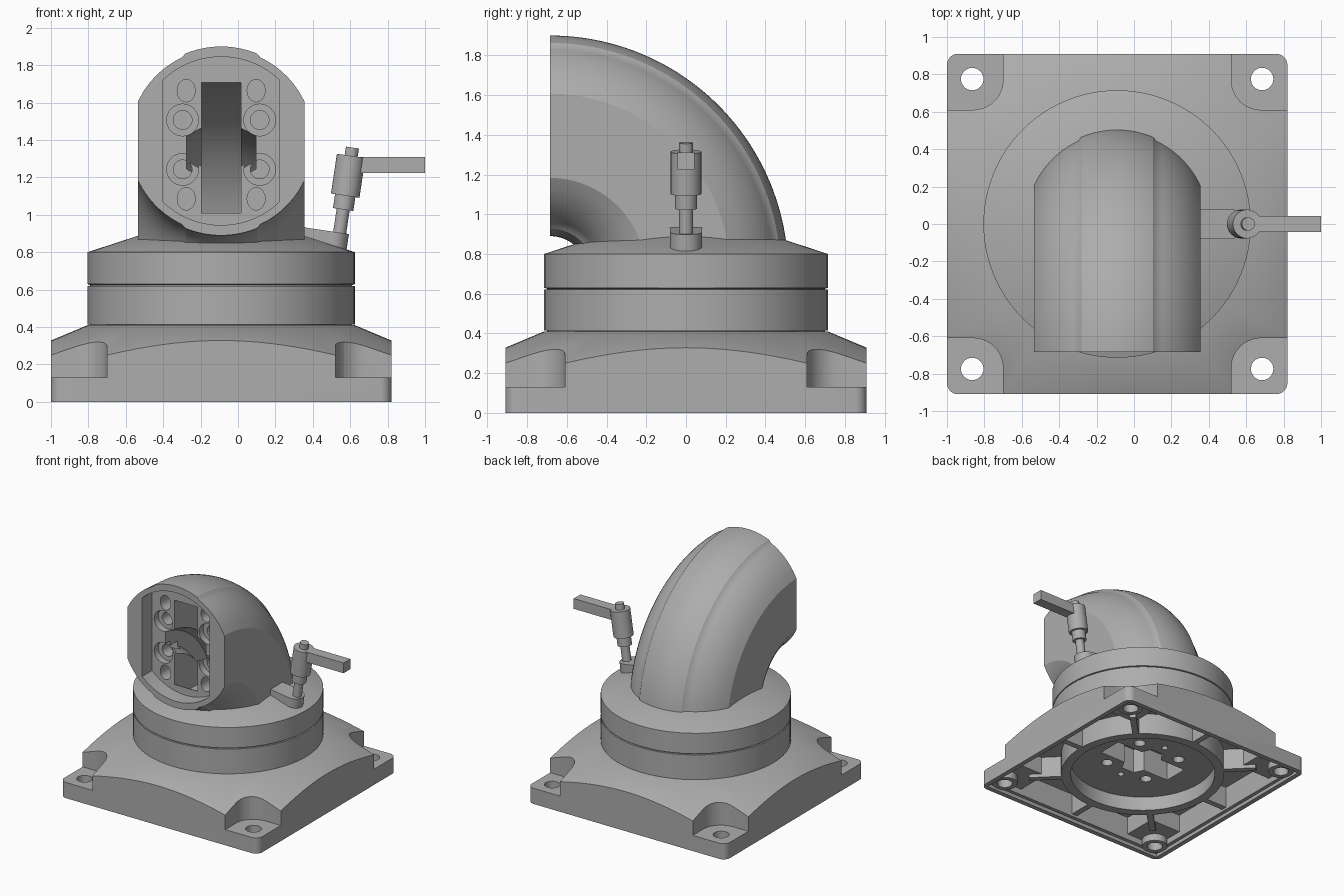
import bpy, bmesh
from math import sin, cos, pi, sqrt, radians
from mathutils import Matrix, Vector

cube = bpy.data.objects.get("Cube")
if cube:
    bpy.data.objects.remove(cube, do_unlink=True)

CX = -0.09                                   # axis of the stand
AXIS = Matrix.Translation((CX, 0, 0))

grey = bpy.data.materials.new("machined grey")
grey.use_nodes = True
grey.diffuse_color = (0.42, 0.42, 0.42, 1)
grey.node_tree.nodes["Principled BSDF"].inputs["Base Color"].default_value = (0.42, 0.42, 0.42, 1)


# ---------- helpers ----------
def loft(name, rings, matrix=AXIS):
    """Skin equal-length rings of points and cap both ends."""
    bm = bmesh.new()
    loops = [[bm.verts.new(matrix @ Vector(p)) for p in ring] for ring in rings]
    n = len(loops[0])
    for a, b in zip(loops, loops[1:]):
        for i in range(n):
            j = (i + 1) % n
            bm.faces.new((a[i], a[j], b[j], b[i]))
    bm.faces.new(loops[0][::-1])
    bm.faces.new(loops[-1])
    bmesh.ops.recalc_face_normals(bm, faces=bm.faces)
    mesh = bpy.data.meshes.new(name)
    bm.to_mesh(mesh)
    bm.free()
    mesh.materials.append(grey)
    obj = bpy.data.objects.new(name, mesh)
    bpy.context.scene.collection.objects.link(obj)
    return obj


def prism(name, outline, z0, z1, matrix=AXIS):
    return loft(name, [[(x, y, z) for x, y in outline] for z in (z0, z1)], matrix)


def circle(r, x=0, y=0, n=32, ry=None):
    ry = ry or r
    return [(x + r * cos(2 * pi * i / n), y + ry * sin(2 * pi * i / n)) for i in range(n)]


def turned(name, profile, matrix=AXIS, n=96):
    return loft(name, [[(x, y, z) for x, y in circle(r, n=n)] for r, z in profile], matrix)


def rounded_box(x0, x1, y0, y1, r=0.0, n=10):
    pts = []
    for k, (x, y) in enumerate(((x1 - r, y1 - r), (x0 + r, y1 - r), (x0 + r, y0 + r), (x1 - r, y0 + r))):
        steps = n if r else 0
        for i in range(steps + 1):
            a = (k + (i / n if r else 0)) * pi / 2
            pts.append((x + r * cos(a), y + r * sin(a)))
    return pts


def square(h, r=0.0):
    return rounded_box(-h, h, -h, h, r)


def combine(obj, tool, operation='DIFFERENCE'):
    """Apply a boolean and discard the tool."""
    tool.hide_render = True
    mod = obj.modifiers.new("cut", 'BOOLEAN')
    mod.operation, mod.object, mod.solver = operation, tool, 'EXACT'
    bpy.context.view_layer.update()
    graph = bpy.context.evaluated_depsgraph_get()
    mesh = bpy.data.meshes.new_from_object(obj.evaluated_get(graph))
    obj.modifiers.clear()
    obj.data = mesh
    bpy.data.objects.remove(tool, do_unlink=True)


corners = [(sx, sy) for sx in (-1, 1) for sy in (-1, 1)]

# ---------- base plate: rounded square trimmed by a cone ----------
base = prism("base_plate", square(0.91, 0.06), 0, 0.6)
combine(base, turned("cone", [(1.32, -0.1), (1.32, 0.156), (0.715, 0.41), (0.6, 0.41)]), 'INTERSECT')

# hollow underside, leaving walls around the corner pockets
combine(base, prism("rim_step", square(0.87), -0.1, 0.03))
combine(base, prism("pad_cavity", square(0.84), -0.1, 0.08))
for hx, hy in ((0.84, 0.55), (0.55, 0.84)):
    combine(base, prism("cavity", rounded_box(-hx, hx, -hy, hy), -0.1, 0.23))

# corner pockets with bolt holes and bosses below
for sx, sy in corners:
    x, y = sx * 0.86, sy * 0.86
    pocket = rounded_box(x - 0.25, x + 0.25, y - 0.25, y + 0.25, 0.16)
    combine(base, prism("pocket", pocket, 0.13, 0.7))
    hole = circle(0.06, sx * 0.775, sy * 0.775)
    combine(base, prism("hole", hole, -0.1, 0.3))
    boss = prism("corner_boss", circle(0.1, sx * 0.775, sy * 0.775), 0.02, 0.1)
    combine(boss, prism("hole", hole, -0.1, 0.3))

# central hub under the base, with a keyed slot and bolt holes
half = [(0.105, -0.34), (0.105, -0.1), (0.185, -0.06), (0.185, 0.06), (0.105, 0.1), (0.105, 0.34)]
slot = half + [(-x, y) for x, y in reversed(half)]
hub = turned("underside_hub", [(0.645, 0.05), (0.645, 0.3)])
combine(hub, turned("hub_recess", [(0.57, -0.1), (0.57, 0.17)]))
for part in (hub, base):
    combine(part, prism("slot", [(y, x) for x, y in slot], -0.1, 0.38))
for sx, sy in corners:
    combine(hub, prism("hole", circle(0.045, sx * 0.2, sy * 0.2), 0, 0.27))
for sy in (-1, 1):
    combine(hub, prism("hole", circle(0.025, 0, sy * 0.27), 0, 0.25))

# radial ribs
for i in range(8):
    end = 0.9 if i % 2 else 0.86
    prism("rib", rounded_box(0.62, end, -0.025, 0.025), 0.05, 0.25,
          AXIS @ Matrix.Rotation(i * pi / 4, 4, 'Z'))

# ---------- turntable discs ----------
turned("lower_disc", [(0.70, 0.39), (0.70, 0.415), (0.715, 0.415), (0.715, 0.62),
                      (0.70, 0.62), (0.70, 0.64)])
turned("upper_disc", [(0.70, 0.625), (0.715, 0.63), (0.715, 0.80), (0.43, 0.893), (0.3, 0.893)])

# ---------- elbow: flat-sided round section with raised bands ----------
BEND_Y, BEND_Z, BEND_R = -0.685, 0.70, 0.695


def arc(radius, u0, u1, n):
    us = [u0 + (u1 - u0) * i / n for i in range(n + 1)]
    return [(u, sqrt(radius ** 2 - u * u)) for u in us]


def sweep(name, section, radius, a0, a1, n=48):
    rings = []
    for i in range(n + 1):
        a = radians(a0 + (a1 - a0) * i / n)
        rings.append([(u, BEND_Y + (radius + v) * sin(a), BEND_Z + (radius + v) * cos(a))
                      for u, v in section])
    return loft(name, rings)


top = arc(0.493, 0.445, 0.21, 8) + arc(0.505, 0.192, -0.192, 12) + arc(0.493, -0.21, -0.445, 8)
elbow = sweep("elbow", top + [(-u, -v) for u, v in top], BEND_R, 0, 90)
combine(elbow, sweep("duct", slot, 0.675, 2, 92))

# front socket: recess, counterbored bolts and oval holes
FACE = Matrix.Translation((CX, 0, 1.375)) @ Matrix.Rotation(pi / 2, 4, 'X')
lid = arc(0.45, 0.31, -0.31, 20)
recess = [(u, v + 0.02) for u, v in lid + [(-u, -v) for u, v in lid]]
combine(elbow, prism("recess", recess, 0.555, 0.8, FACE))
for sx, sy in corners:
    x, y = sx * 0.206, sy * 0.132
    combine(elbow, prism("counterbore", circle(0.085, x, y), 0.50, 0.6, FACE))
    combine(elbow, prism("bolt_hole", circle(0.05, x, y), 0.40, 0.6, FACE))
    combine(elbow, prism("oval_hole", circle(0.048, sx * 0.187, sy * 0.289, ry=0.06), 0.42, 0.6, FACE))

# ---------- clamp lever, leaning outward ----------
LEAN = Matrix.Translation((0.54, 0, 0.88)) @ Matrix.Rotation(radians(8.5), 4, 'Y')
tip = [(-0.03 + 0.08 * cos(a), 0.08 * sin(a)) for a in [pi * (i / 16 - 0.5) for i in range(17)]]
prism("lever_boss", tip + [(-0.25, 0.08), (-0.25, -0.08)], -0.08, 0.025, LEAN)
turned("lever_spindle", [(0.035, -0.02), (0.035, 0.15), (0.055, 0.15), (0.055, 0.225), (0.077, 0.225),
                         (0.077, 0.44), (0.035, 0.44), (0.035, 0.485)], LEAN, 32)
prism("lever_arm", rounded_box(0.6, 1.0, -0.044, 0.044), 1.225, 1.31, Matrix())

# ---------- smooth curved faces, keep edges sharp ----------
for obj in bpy.context.scene.objects:
    if obj.type == 'MESH' and obj.data.materials and obj.data.materials[0] == grey:
        obj.data.shade_smooth()
        obj.data.set_sharp_from_angle(angle=radians(25))
